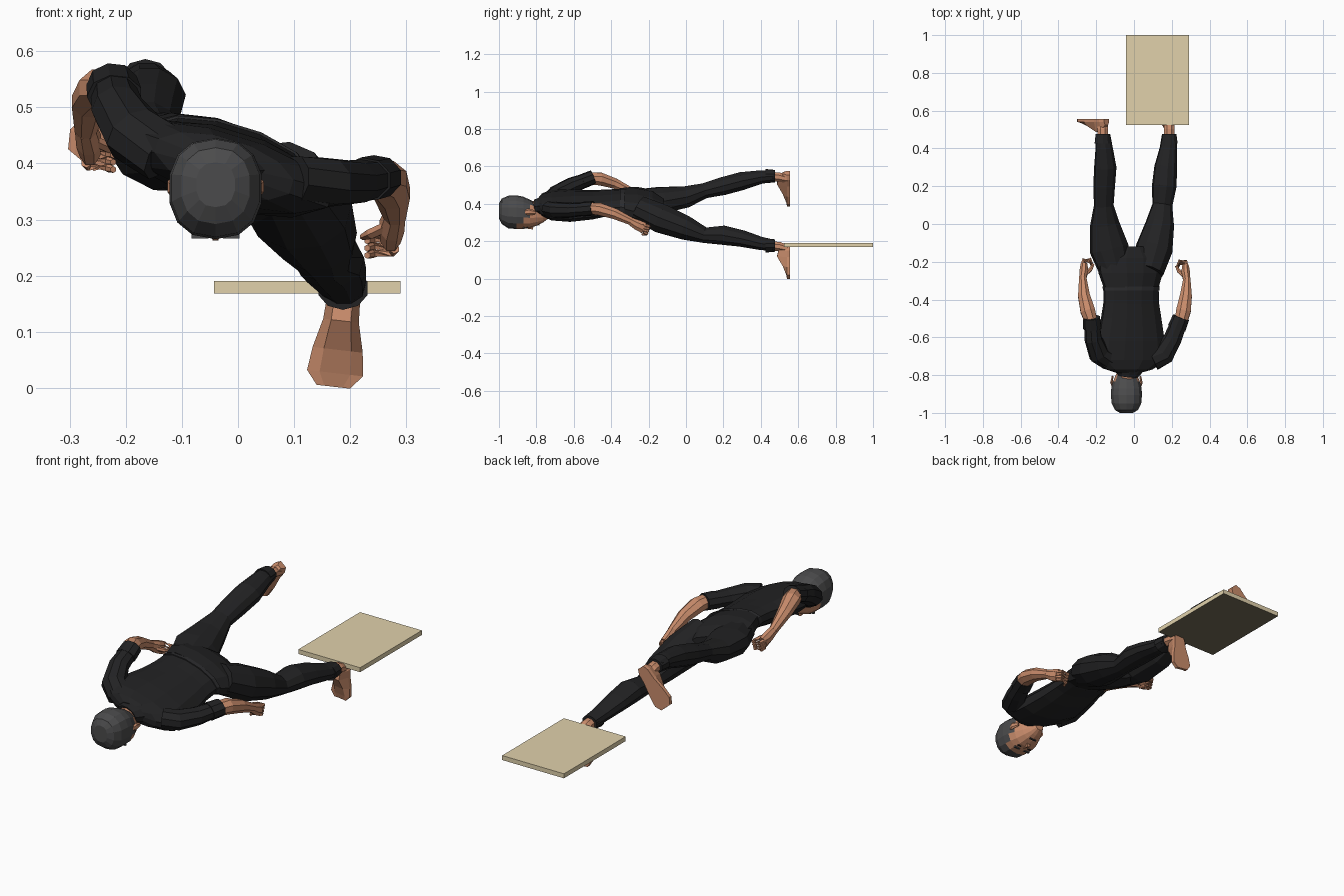
import bpy, bmesh, math
from mathutils import Vector as V


def material(name, rgb):
    m = bpy.data.materials.new(name)
    m.diffuse_color = (*rgb, 1)
    return m


SKIN = material("skin", (0.59, 0.265, 0.15))
CLOTH = material("black cloth", (0.016, 0.016, 0.017))
TRIM = material("charcoal trim", (0.025, 0.025, 0.027))
HAIR = material("grey hair", (0.07, 0.07, 0.072))
WOOD = material("tan board", (0.75, 0.64, 0.41))
UNDER = material("dark board underside", (0.18, 0.155, 0.1))


def skin_rings(name, rings, *mats, rule=None):
    """Bridge equal-sized rings of points into a capped, flat-shaded tube."""
    bm = bmesh.new()
    vs = [[bm.verts.new(p) for p in r] for r in rings]
    n = len(vs[0])
    for a, b in zip(vs, vs[1:]):
        for i in range(n):
            j = (i + 1) % n
            bm.faces.new((a[i], a[j], b[j], b[i]))
    bm.faces.new(vs[0])
    bm.faces.new(vs[-1])
    bmesh.ops.recalc_face_normals(bm, faces=bm.faces)
    if rule:
        for f in bm.faces:
            f.material_index = rule(f.calc_center_median())
    me = bpy.data.meshes.new(name)
    bm.to_mesh(me)
    bm.free()
    for m in mats:
        me.materials.append(m)
    ob = bpy.data.objects.new(name, me)
    bpy.context.collection.objects.link(ob)
    return ob


def tube(name, pts, *mats, n=10, roll=0, upright=False, square=1, rule=None):
    """Elliptical tube; pts are (x, y, z, half width, half depth)."""
    r = math.radians(roll)
    side = V((math.cos(r), 0, -math.sin(r)))
    cs = [V(p[:3]) for p in pts]
    rings = []
    for k, p in enumerate(pts):
        t = cs[min(k + 1, len(cs) - 1)] - cs[max(k - 1, 0)]
        t = V((0, 1, 0)) if upright else t.normalized()
        u = (side - t * side.dot(t)).normalized()
        v = t.cross(u)
        ring = []
        for i in range(n):
            a = 2 * math.pi * (i + 0.5) / n
            c, s = math.cos(a), math.sin(a)
            c, s = (math.copysign(abs(q) ** square, q) for q in (c, s))
            ring.append(cs[k] + u * p[3] * c + v * p[4] * s)
        rings.append(ring)
    return skin_rings(name, rings, *mats, rule=rule)


def box(name, lo, hi, *mats, rule=None):
    (x0, y0, z0), (x1, y1, z1) = lo, hi
    rings = [[(x0, y0, z), (x1, y0, z), (x1, y1, z), (x0, y1, z)] for z in (z0, z1)]
    return skin_rings(name, rings, *mats, rule=rule)


# board behind the near foot, darker below
box("board", (-0.043, 0.525, 0.168), (0.29, 1.0, 0.19), WOOD, UNDER, rule=lambda c: int(c.z < .17))

# torso and pelvis, rolled so the -x side is higher
tube("shirt", [(-.03, -.79, .395, .06, .035), (-.025, -.77, .395, .13, .05), (-.02, -.72, .393, .20, .06),
               (-.018, -.62, .39, .19, .07), (-.015, -.50, .395, .168, .065), (-.015, -.42, .405, .155, .058),
               (-.015, -.34, .412, .153, .056)], CLOTH, n=12, roll=17, upright=True)
tube("waistband", [(-.015, -.352, .412, .157, .06), (-.015, -.33, .41, .159, .062)],
     TRIM, n=12, roll=17, upright=True)
tube("trouser_seat", [(-.015, -.335, .41, .155, .06), (-.018, -.26, .397, .18, .075),
                      (-.02, -.18, .38, .187, .075), (-.015, -.12, .37, .11, .05)],
     CLOTH, n=12, roll=20, upright=True)

# legs
LEGS = {
    "right": [(-.10, -.25, .418, .085, .06), (-.132, -.13, .42, .107, .07), (-.155, 0, .437, .08, .058),
              (-.16, .1, .47, .053, .042), (-.158, .2, .495, .058, .05), (-.152, .3, .522, .06, .05),
              (-.158, .40, .543, .047, .037)],
    "left": [(.075, -.25, .375, .085, .07), (.107, -.13, .32, .1, .08), (.137, 0, .27, .077, .066),
             (.15, .1, .232, .054, .043), (.16, .2, .232, .066, .053), (.168, .3, .214, .062, .045),
             (.182, .40, .188, .047, .036)],
}
ANKLES = {"right": (-.165, .548), "left": (.187, .177)}
FEET = {"right": ((-.145, .565), (-.28, .406)), "left": ((.19, .175), (.17, .002))}
# foot outline: share of length, half width, front y; the sole is flat at y 0.557
FOOT = [(0, .018, .525), (.12, .03, .495), (.32, .032, .487), (.62, .045, .518), (.86, .05, .535), (1, .03, .543)]

for side, pts in LEGS.items():
    ax, az = ANKLES[side]
    tube(side + "_trouser_leg", pts + [(ax, .47, az, .04, .032)], CLOTH, roll=15)
    tube(side + "_trouser_cuff", [(ax, .425, az, .046, .038), (ax, .476, az, .04, .033)], CLOTH)
    tube(side + "_ankle", [(ax, .44, az, .03, .026), (ax, .50, az - .006, .03, .027),
                           (ax, .545, az - .018, .029, .02)], SKIN, n=8)
    (hx, hz), (tx, tz) = FEET[side]
    heel, toe = V((hx, 0, hz)), V((tx, 0, tz))
    d = (toe - heel).normalized()
    w = V((d.z, 0, -d.x))
    rings = []
    for f, hw, y in FOOT:
        c = heel.lerp(toe, f)
        rings.append([c + w * hw * a + V((0, yy, 0)) for a, yy in
                      ((-1, .557), (1, .557), (1, .54), (.55, y), (-.55, y), (-1, .54))])
    skin_rings(side + "_foot", rings, SKIN)

# arms: sleeve, rolled cuff, forearm and half-closed hand
ARMS = {
    "right": ([(-.13, -.72, .42, .06, .05), (-.185, -.69, .452, .058, .05), (-.215, -.61, .498, .047, .045),
               (-.222, -.52, .533, .04, .036)],
              [(-.222, -.53, .535, .034, .034), (-.245, -.46, .533, .042, .037), (-.265, -.38, .508, .034, .03),
               (-.272, -.28, .458, .02, .022)], -1),
    "left": ([(.10, -.72, .37, .06, .045), (.16, -.69, .366, .058, .045), (.205, -.61, .366, .05, .04),
              (.24, -.52, .374, .044, .034)],
             [(.245, -.53, .377, .035, .032), (.262, -.46, .371, .042, .036), (.275, -.38, .346, .034, .031),
              (.28, -.29, .305, .02, .022)], 1),
}
for side, (sleeve, fore, s) in ARMS.items():
    tube(side + "_sleeve", sleeve, CLOTH, n=9)
    e = V(sleeve[-1][:3])
    g = (e - V(sleeve[-2][:3])).normalized()
    tube(side + "_sleeve_cuff", [(*(e - g * .035), .05, .04), (*(e + g * .027), .046, .039)], CLOTH, n=9)
    tube(side + "_forearm", fore, SKIN, n=8)
    wr = V(fore[-1][:3])

    def at(dx, dy, dz):
        return wr + V((dx * s, dy, dz))

    tube(side + "_palm", [(*at(0, -.01, .004), .02, .022), (*at(-.006, .03, -.018), .024, .03),
                          (*at(-.008, .065, -.034), .02, .032)], SKIN, n=8)
    for i in range(4):
        o = i * .013
        tube(f"{side}_finger_{i + 1}", [(*at(.006 - o * .2, .05 + o * .3, -.018 - o), .01, .009),
                                        (*at(-.006, .092 - o * .3, -.024 - o), .01, .009),
                                        (*at(-.04, .095 - o * .4, -.027 - o), .009, .008),
                                        (*at(-.05, .07 - o * .4, -.03 - o), .006, .006)], SKIN, n=6)
    tube(side + "_thumb", [(*at(-.014, .015, -.018), .012, .01), (*at(-.042, .04, -.03), .011, .01),
                           (*at(-.058, .068, -.036), .006, .006)], SKIN, n=6)

# neck and collar
tube("neck", [(-.038, -.86, .36, .045, .043), (-.03, -.76, .388, .05, .04)], SKIN, n=10)
tube("collar", [(-.034, -.805, .383, .055, .041), (-.028, -.765, .39, .085, .048)], CLOTH, n=10, roll=10)


# head: crown towards -y, face down; the hairline slopes back to the nape
def hair_rule(c):
    return int(c.y < -.89 + (c.z - .29) * .7 or (c.z > .385 and c.y < -.79))


tube("head", [(-.04, -1.0, .362, .035, .04), (-.04, -.985, .36, .062, .068), (-.04, -.95, .356, .08, .087),
              (-.04, -.905, .355, .084, .09), (-.04, -.87, .352, .082, .086), (-.04, -.835, .346, .073, .076),
              (-.04, -.795, .342, .056, .058), (-.04, -.765, .338, .04, .038), (-.04, -.738, .34, .022, .02)],
     SKIN, HAIR, n=14, upright=True, square=.85, rule=hair_rule)
skin_rings("nose", [[(-.053, -.815, .285), (-.027, -.815, .285), (-.033, -.862, .275), (-.047, -.862, .275)],
                    [(-.045, -.818, .263), (-.035, -.818, .263), (-.038, -.855, .268), (-.042, -.855, .268)]], SKIN)
for name, s in (("left", 1), ("right", -1)):
    x = -.04 + s * .073
    tube(name + "_ear", [(x, -.86, .355, .006, .012), (x + s * .006, -.84, .358, .008, .018),
                         (x, -.805, .352, .005, .01)], SKIN, n=6)
    b = -.04 + s * .028
    box(name + "_brow", (b - .015, -.872, .266), (b + .015, -.863, .275), HAIR)
    box(name + "_eye", (b - .01, -.853, .271), (b + .01, -.846, .28), CLOTH)
box("mouth", (-.058, -.788, .284), (-.022, -.783, .291), TRIM)
